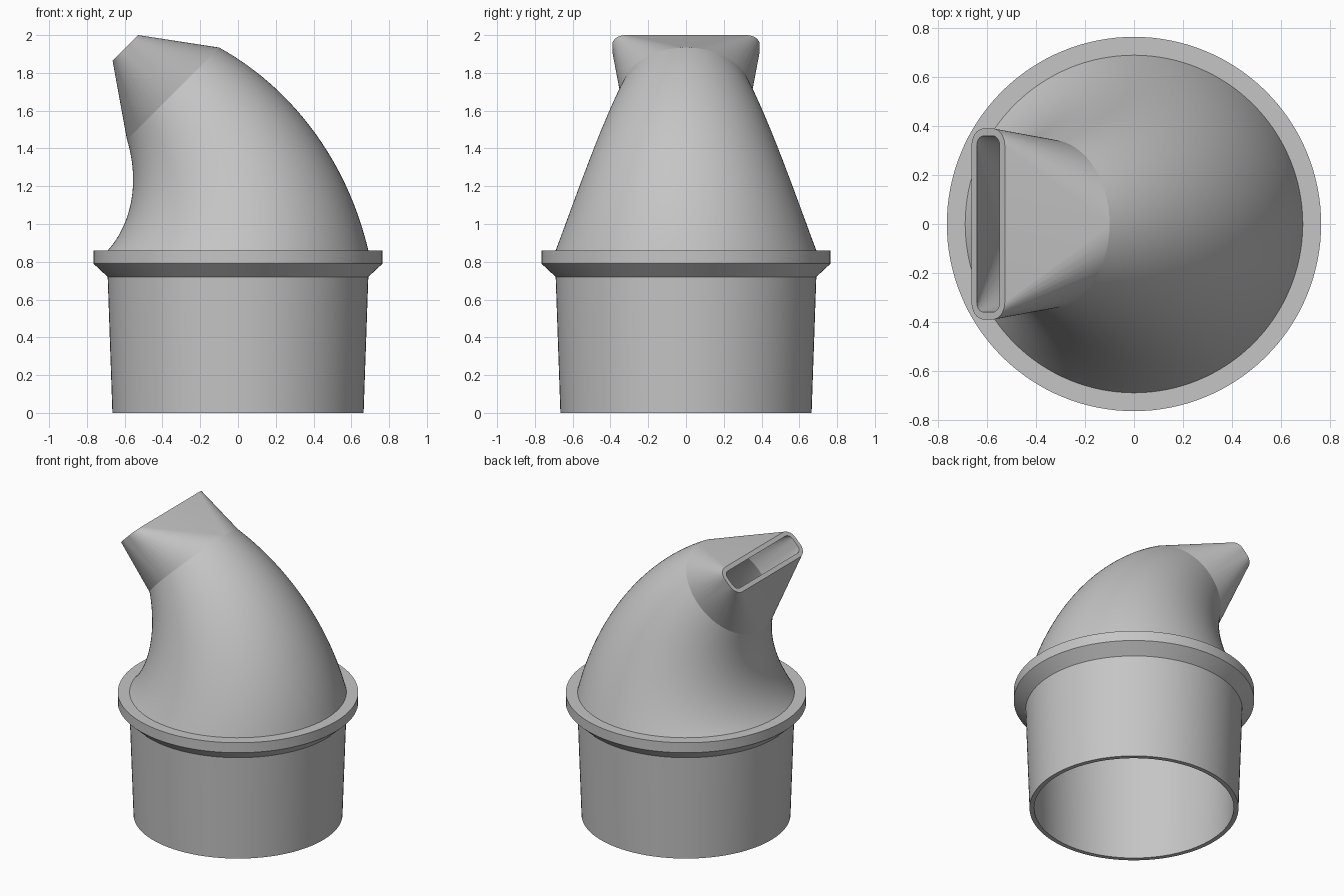
import bpy, bmesh
from math import sin, cos, pi, radians
from mathutils import Vector

cube = bpy.data.objects.get("Cube")
if cube:
    bpy.data.objects.remove(cube)

SEG = 128        # sides of the round sections
WALL = 0.03      # wall thickness
COLLAR_TOP = 0.86
BEND = 1.174     # radius of the elbow's centre line
R_LOW, R_HIGH = 0.69, 0.345
TILT = radians(45)
Y = Vector((0, 1, 0))

grey = bpy.data.materials.new("plain grey")
grey.use_nodes = True
colour = (0.56, 0.56, 0.56, 1)
grey.diffuse_color = colour
grey.node_tree.nodes["Principled BSDF"].inputs["Base Color"].default_value = colour


def finish(bm, name, angle):
    bmesh.ops.recalc_face_normals(bm, faces=bm.faces)
    mesh = bpy.data.meshes.new(name)
    bm.to_mesh(mesh)
    bm.free()
    mesh.materials.append(grey)
    ob = bpy.data.objects.new(name, mesh)
    bpy.context.collection.objects.link(ob)
    bpy.ops.object.select_all(action='DESELECT')
    ob.select_set(True)
    bpy.context.view_layer.objects.active = ob
    if angle:
        bpy.ops.object.shade_smooth_by_angle(angle=radians(angle))
    return ob


def ring(centre, u, radius):
    return [centre + radius * (u * cos(a) + Y * sin(a))
            for a in (2 * pi * i / SEG for i in range(SEG))]


def strip(bm, a, b):
    for i in range(len(a)):
        j = (i + 1) % len(a)
        bm.faces.new((a[i], a[j], b[j], b[i]))


def loft(name, rings, angle=30):
    """Closed tube wall: the last ring joins back to the first."""
    bm = bmesh.new()
    loops = [[bm.verts.new(p) for p in r] for r in rings]
    for k in range(len(loops)):
        strip(bm, loops[k], loops[(k + 1) % len(loops)])
    return finish(bm, name, angle)


# Tapered socket with its flange
profile = [(0.665, 0), (0.69, 0.72), (0.765, 0.79), (0.765, COLLAR_TOP),
           (0.66, COLLAR_TOP), (0.635, 0)]
loft("socket_and_flange",
     [ring(Vector((0, 0, z)), Vector((1, 0, 0)), r) for r, z in profile])


# Elbow that narrows as it bends
def elbow_ring(t, inset):
    a = TILT * t
    u = Vector((cos(a), 0, sin(a)))
    centre = Vector((-BEND, 0, COLLAR_TOP)) + u * BEND
    return ring(centre, u, R_LOW + (R_HIGH - R_LOW) * t - inset)


STEPS = 32
outer = [elbow_ring(i / STEPS, 0) for i in range(STEPS + 1)]
inner = [elbow_ring(i / STEPS, WALL) for i in range(STEPS + 1)]
loft("elbow", outer + inner[::-1])


# Nozzle from the round elbow end to a flat slot
def slot(centre, u, half_u, half_y, corner):
    pts = []
    n = 12
    for q, (su, sy) in enumerate([(1, 1), (-1, 1), (-1, -1), (1, -1)]):
        for i in range(n + 1):
            a = (q + i / n) * pi / 2
            pts.append(centre + u * (su * (half_u - corner) + corner * cos(a))
                       + Y * (sy * (half_y - corner) + corner * sin(a)))
    return pts


def hull_side(bm, low, high):
    """Convex skin between two flat outlines, without its end caps."""
    part = bmesh.new()
    vl = [part.verts.new(p) for p in low]
    vh = [part.verts.new(p) for p in high]
    bmesh.ops.convex_hull(part, input=part.verts[:])
    sets = (set(vl), set(vh))
    made = {}
    for v in vl + vh:
        made[v] = bm.verts.new(v.co)
    for f in part.faces:
        if not any(all(v in s for v in f.verts) for s in sets):
            bm.faces.new([made[v] for v in f.verts])
    result = [made[v] for v in vl], [made[v] for v in vh]
    part.free()
    return result


u = Vector((cos(TILT), 0, sin(TILT)))
tip = Vector((-0.596, 0, 1.932))
bm = bmesh.new()
low_out, tip_out = hull_side(bm, outer[-1], slot(tip, u, 0.096, 0.39, 0.07))
low_in, tip_in = hull_side(bm, inner[-1],
                           slot(tip, u, 0.096 - WALL, 0.39 - WALL, 0.04))
strip(bm, tip_out, tip_in)
strip(bm, low_out, low_in)
finish(bm, "slot_nozzle", 4)
